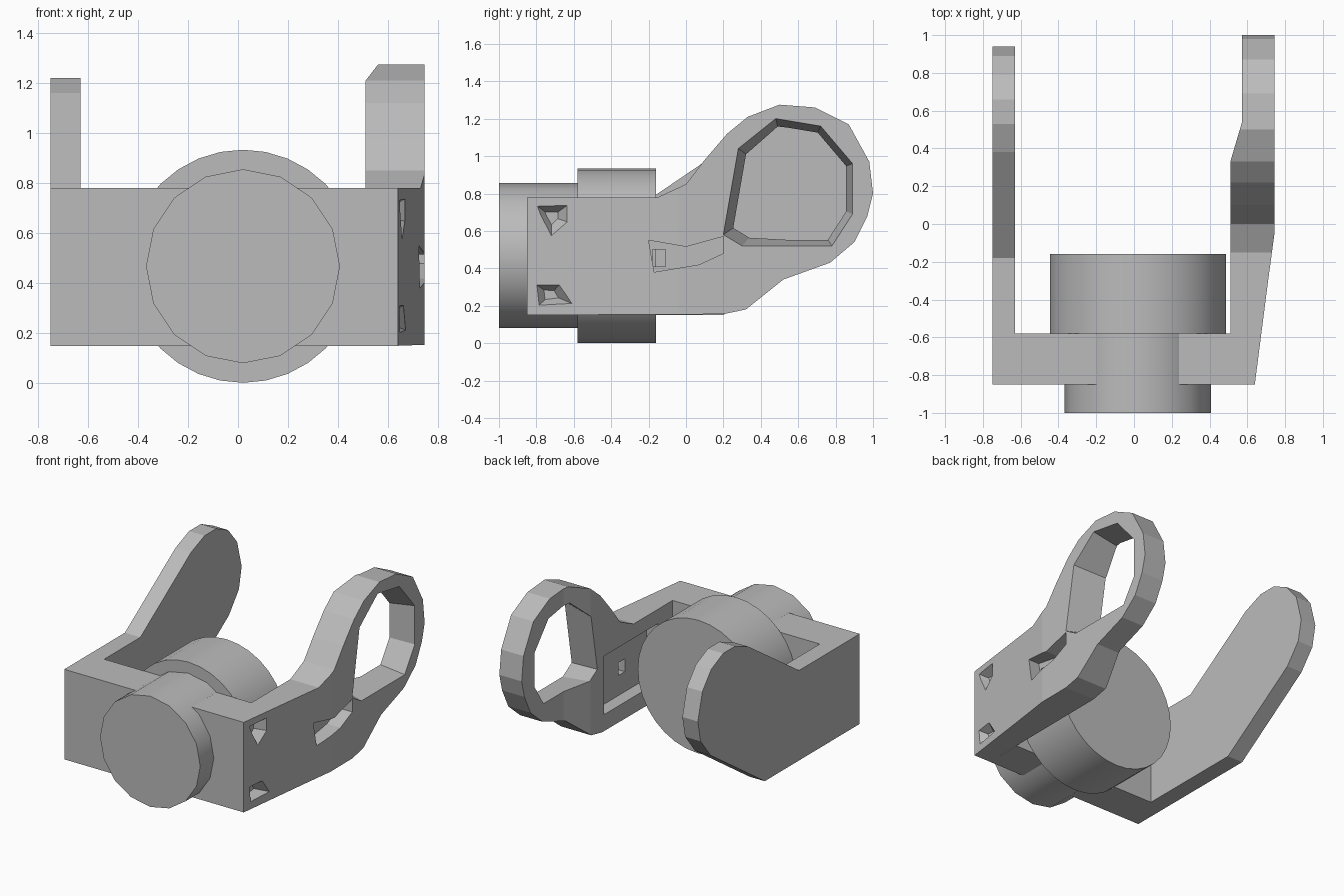
import bpy, bmesh, math
from mathutils import Vector

cube = bpy.data.objects.get("Cube")
if cube:
    bpy.data.objects.remove(cube, do_unlink=True)

grey = bpy.data.materials.new("plain_grey")
grey.use_nodes = True
grey.diffuse_color = (0.5, 0.5, 0.5, 1)
grey.node_tree.nodes["Principled BSDF"].inputs["Base Color"].default_value = (0.5, 0.5, 0.5, 1)


def loft(name, start, end):
    """Solid between two matching polygons of 3D points."""
    bm = bmesh.new()
    a = [bm.verts.new(p) for p in start]
    b = [bm.verts.new(p) for p in end]
    bm.faces.new(a)
    bm.faces.new(b[::-1])
    for i in range(len(a)):
        j = (i + 1) % len(a)
        bm.faces.new((a[i], a[j], b[j], b[i]))
    bmesh.ops.recalc_face_normals(bm, faces=bm.faces[:])
    mesh = bpy.data.meshes.new(name)
    bm.to_mesh(mesh)
    bm.free()
    obj = bpy.data.objects.new(name, mesh)
    bpy.context.collection.objects.link(obj)
    mesh.materials.append(grey)
    return obj


def side_prism(name, outline, x0, x1):
    return loft(name, [(x0, y, z) for y, z in outline], [(x1, y, z) for y, z in outline])


def rect(y0, y1, z0, z1):
    return [(y0, z0), (y1, z0), (y1, z1), (y0, z1)]


def combine(target, cutter, operation):
    """Apply a boolean and discard the helper."""
    cutter.hide_render = True
    mod = target.modifiers.new("cut", 'BOOLEAN')
    mod.operation, mod.solver, mod.object = operation, 'EXACT', cutter
    bpy.context.view_layer.objects.active = target
    bpy.ops.object.modifier_apply(modifier=mod.name)
    bpy.data.objects.remove(cutter, do_unlink=True)


def barrel(name, radius, y0, y1, sides):
    def ring(y):
        angles = [math.tau * i / sides for i in range(sides)]
        return [(0.02 + radius * math.sin(t), y, 0.468 + radius * math.cos(t)) for t in angles]
    obj = loft(name, ring(y0), ring(y1))
    bpy.ops.object.select_all(action='DESELECT')
    obj.select_set(True)
    bpy.context.view_layer.objects.active = obj
    bpy.ops.object.shade_smooth_by_angle(angle=math.radians(35))
    return obj


# Cross block and the two barrels
side_prism("cross_block", rect(-0.85, -0.58, 0.15, 0.78), -0.63, 0.51)
barrel("front_barrel", 0.388, -1.0, -0.58, 16)
barrel("rear_barrel", 0.466, -0.58, -0.16, 32)

# Plain arm with a rounded, raised tip
side_prism("right_arm", [
    (-0.85, 0.15), (0.2, 0.15), (0.8, 0.56), (0.91, 0.7), (0.94, 0.85), (0.89, 1.04),
    (0.79, 1.16), (0.66, 1.22), (0.53, 1.22), (0.38, 1.16), (-0.18, 0.78), (-0.85, 0.78)],
    -0.75, -0.63)

# Ring-ended arm: side profile trimmed by its plan
arm = side_prism("left_ring_arm", [
    (-0.85, 0.15), (0.2, 0.155), (0.32, 0.18), (0.52, 0.34), (0.77, 0.43), (0.9, 0.54),
    (0.97, 0.68), (1.0, 0.8), (0.98, 0.97), (0.87, 1.17), (0.69, 1.26), (0.5, 1.275),
    (0.33, 1.21), (0.22, 1.12), (0.1, 0.98), (0, 0.85), (-0.15, 0.78), (-0.85, 0.78)],
    0.4, 0.9)
plan = [(0.51, -0.9), (0.633, -0.9), (0.71, -0.3), (0.745, -0.04), (0.745, 1.1),
        (0.572, 1.1), (0.572, 0.54), (0.51, 0.33)]
combine(arm, loft("plan_cutter", [(x, y, -1) for x, y in plan],
                  [(x, y, 2) for x, y in plan]), 'INTERSECT')

# Tapered opening in the ring
opening = [(0.2, 0.58), (0.28, 1.04), (0.48, 1.2), (0.72, 1.16), (0.89, 0.96),
           (0.89, 0.69), (0.78, 0.52), (0.3, 0.52)]
centre = Vector((0.57, 0.83))


def scaled(factor):
    return [centre + (Vector(p) - centre) * factor for p in opening]


combine(arm, loft("opening_cutter", [(0.76, *p) for p in scaled(1.01)],
                  [(0.48, *p) for p in scaled(0.84)]), 'DIFFERENCE')

# Inner pocket, outer slot and the small hole joining them
combine(arm, side_prism("pocket_cutter", rect(-0.42, 0.18, 0.27, 0.68), 0.45, 0.6), 'DIFFERENCE')
combine(arm, side_prism("slot_cutter", [
    (-0.2, 0.55), (0.0, 0.515), (0.2, 0.57), (0.2, 0.48), (0.07, 0.42), (-0.17, 0.38)],
    0.64, 0.9), 'DIFFERENCE')
combine(arm, side_prism("hole_cutter", rect(-0.18, -0.11, 0.41, 0.5), 0.55, 0.7), 'DIFFERENCE')

# Tapered pits at the outer front corners
pits = ([(-0.84, 0.765), (-0.61, 0.755), (-0.61, 0.64), (-0.72, 0.53), (-0.81, 0.69)],
        [(-0.84, 0.34), (-0.66, 0.33), (-0.58, 0.2), (-0.82, 0.17)])
for pit in pits:
    mid = sum((Vector(p) for p in pit), Vector((0, 0))) / len(pit)
    floor = [mid.lerp(Vector(p), 0.3) for p in pit]
    combine(arm, loft("pit_cutter", [(0.7, *p) for p in pit],
                      [(0.6, *p) for p in floor]), 'DIFFERENCE')
